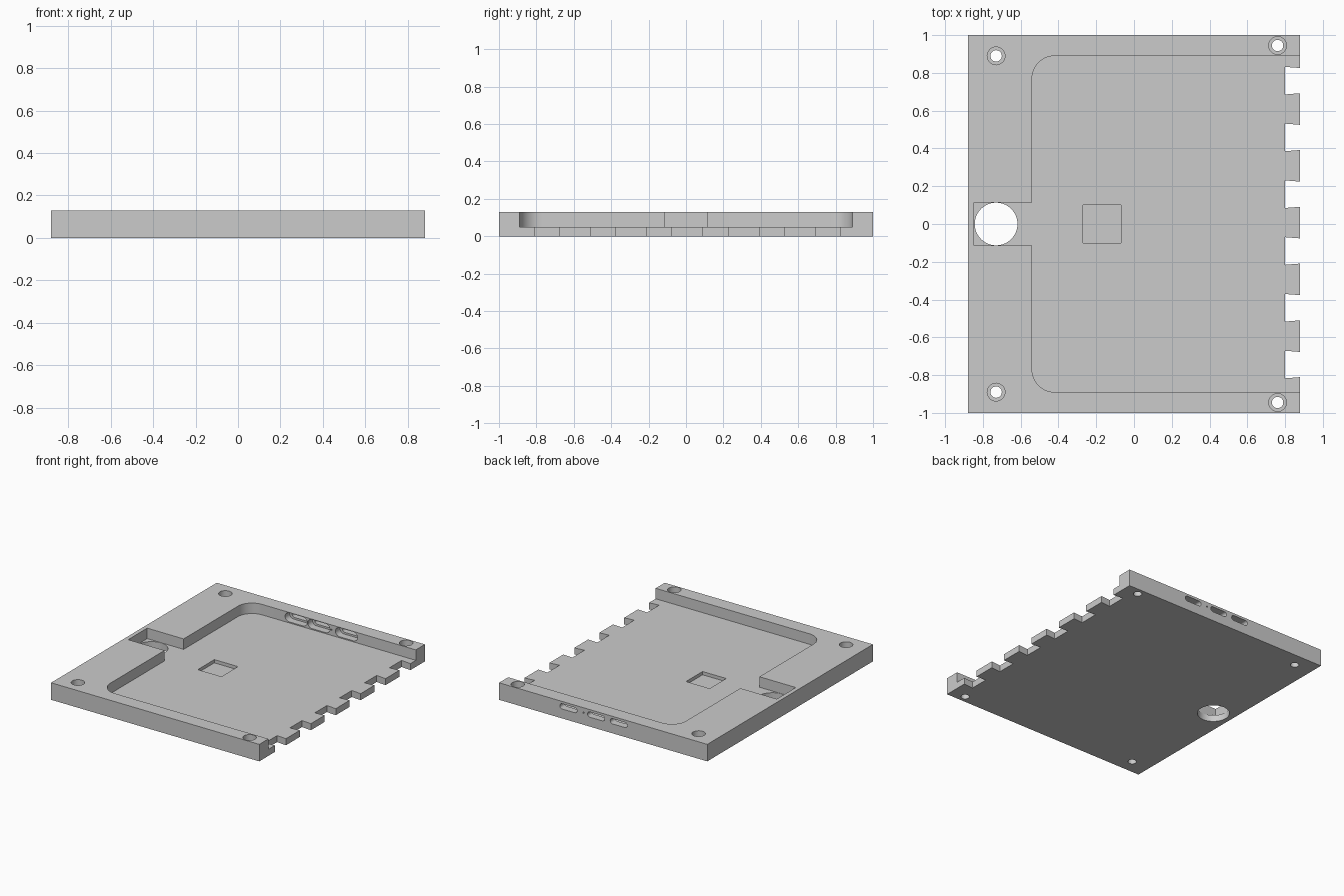
import bpy, bmesh
from math import sin, cos, pi, radians
from mathutils import Matrix

default = bpy.data.objects.get("Cube")
if default:
    bpy.data.objects.remove(default, do_unlink=True)

HX, HY, TOP, FLOOR = 0.88, 1.0, 0.13, 0.05
WALL = 0.89          # inner face of the side rims

grey = bpy.data.materials.new("plain grey")
grey.use_nodes = True
grey.diffuse_color = (0.6, 0.6, 0.6, 1)
grey.node_tree.nodes["Principled BSDF"].inputs["Base Color"].default_value = (0.6, 0.6, 0.6, 1)


def prism(name, outline, low, high, matrix=Matrix()):
    """Extrude a flat outline from low to high along its local z."""
    bm = bmesh.new()
    face = bm.faces.new([bm.verts.new((x, y, low)) for x, y in outline])
    new = bmesh.ops.extrude_face_region(bm, geom=[face])["geom"]
    moved = [v for v in new if isinstance(v, bmesh.types.BMVert)]
    bmesh.ops.translate(bm, verts=moved, vec=(0, 0, high - low))
    bmesh.ops.transform(bm, matrix=matrix, verts=bm.verts)
    bmesh.ops.recalc_face_normals(bm, faces=bm.faces)
    mesh = bpy.data.meshes.new(name)
    bm.to_mesh(mesh)
    bm.free()
    mesh.materials.append(grey)
    obj = bpy.data.objects.new(name, mesh)
    bpy.context.scene.collection.objects.link(obj)
    return obj


def arc(cx, cy, r, start, end, steps):
    angles = [radians(start + (end - start) * i / steps) for i in range(steps + 1)]
    return [(cx + r * cos(a), cy + r * sin(a)) for a in angles]


def circle(cx, cy, r, steps=48):
    return arc(cx, cy, r, 0, 360, steps)[:-1]


def box(x0, x1, y0, y1):
    return [(x0, y0), (x1, y0), (x1, y1), (x0, y1)]


def slot(cx, cz, length, height):
    r, half = height / 2, (length - height) / 2
    return arc(cx + half, cz, r, -90, 90, 12) + arc(cx - half, cz, r, 90, 270, 12)


plate = prism("case_plate", box(-HX, HX, -HY, HY), 0, TOP)


def cut(outline, low, high, matrix=Matrix()):
    cutter = prism("cutter", outline, low, high, matrix)
    cutter.hide_render = True
    mod = plate.modifiers.new("cut", "BOOLEAN")
    mod.operation, mod.solver, mod.object = "DIFFERENCE", "EXACT", cutter
    bpy.context.view_layer.objects.active = plate
    bpy.ops.object.modifier_apply(modifier=mod.name)
    bpy.data.objects.remove(cutter, do_unlink=True)


# Open tray with rounded inner corners and a square side bay
left, r, bay = -0.54, 0.12, 0.115
tray = [(1, -WALL), (1, WALL)]
tray += arc(left + r, WALL - r, r, 90, 180, 12)
tray += [(left, bay), (-0.848, bay), (-0.848, -bay), (left, -bay)]
tray += arc(left + r, r - WALL, r, 180, 270, 12)
cut(tray, FLOOR, 0.3)

# Round opening in the bay and shallow square recess in the floor
cut(circle(-0.73, 0, 0.113, 64), -0.1, 0.3)
cut(box(-0.27, -0.07, -0.1, 0.1), 0.025, 0.1)

# Slightly flared teeth along the open edge
for i in range(6):
    y = 0.759 - 0.3006 * i
    cut([(0.8, y - 0.073), (0.9, y - 0.065), (0.9, y + 0.065), (0.8, y + 0.073)], -0.1, 0.3)

# Counterbored screw holes
for x, y in ((-0.73, 0.89), (0.76, 0.945)):
    for side in (-1, 1):
        cut(circle(x, y * side, 0.03), -0.1, 0.3)
        cut(circle(x, y * side, 0.047), 0.08, 0.3)

# Port slots through the back rim, widened on the inside, plus a pin hole
upright = Matrix.Rotation(pi / 2, 4, "X")      # local z becomes -y
for x in (0.294, 0.06, -0.132):
    cut(slot(x, 0.092, 0.145, 0.04), -1.1, -0.85, upright)
    cut(slot(x, 0.092, 0.187, 0.068), -0.945, -0.85, upright)
cut(circle(0.167, 0.092, 0.006, 12), -1.1, -0.85, upright)

bpy.ops.object.select_all(action="DESELECT")
plate.select_set(True)
bpy.context.view_layer.objects.active = plate
bpy.ops.object.shade_smooth_by_angle(angle=radians(30))
